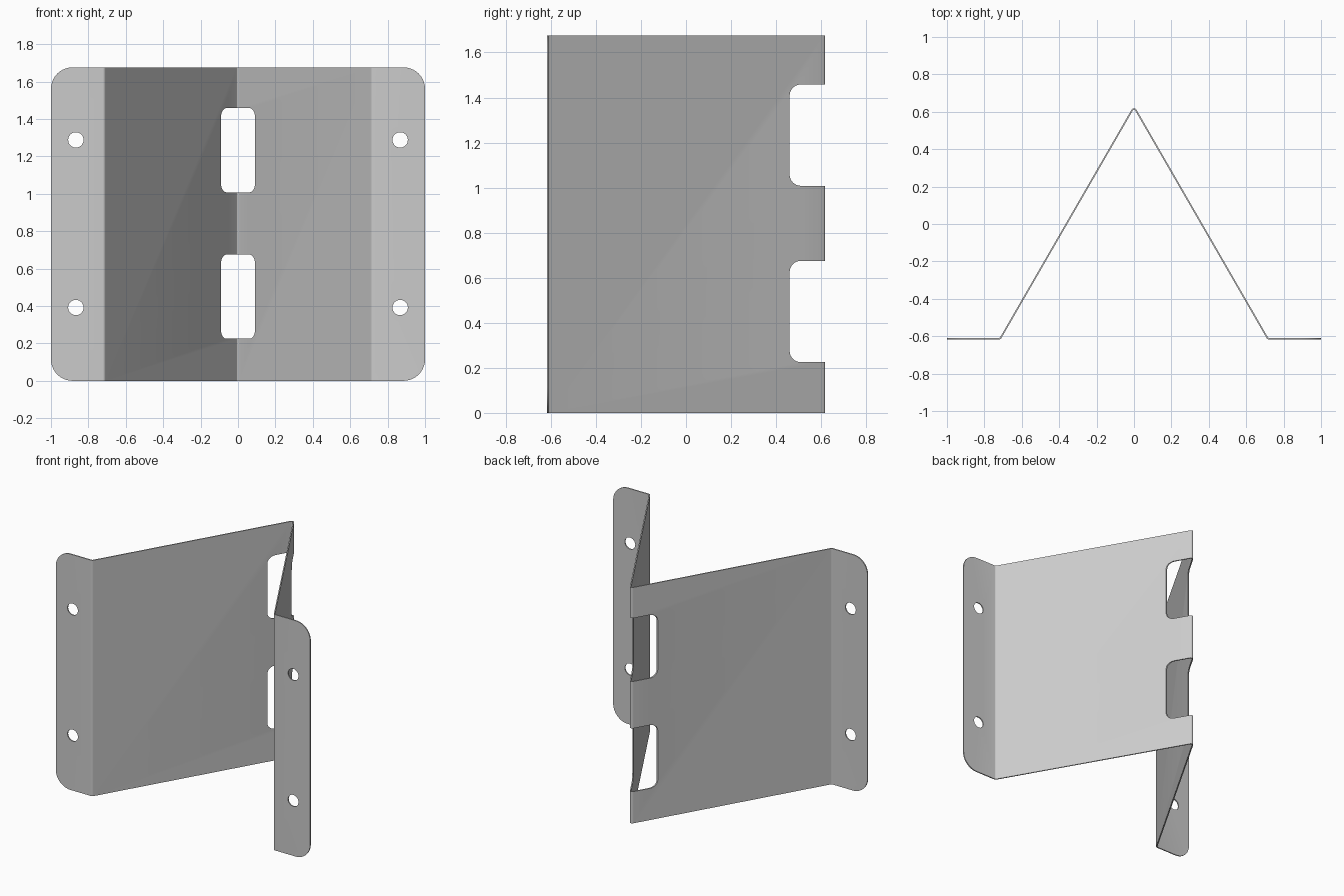
import bpy, bmesh
from math import cos, sin, radians, pi

if "Cube" in bpy.data.objects:
    bpy.data.objects.remove(bpy.data.objects["Cube"])

H, T, Y, R = 1.676, 0.008, 0.618, 0.012   # height, sheet thickness, half depth, bend radius


def prism(name, points, vec):
    """Extrude a closed polygon along vec."""
    bm = bmesh.new()
    face = bm.faces.new([bm.verts.new(p) for p in points])
    ext = bmesh.ops.extrude_face_region(bm, geom=[face], use_keep_orig=True)
    bmesh.ops.translate(bm, vec=vec,
                        verts=[v for v in ext["geom"] if isinstance(v, bmesh.types.BMVert)])
    bmesh.ops.recalc_face_normals(bm, faces=bm.faces)
    me = bpy.data.meshes.new(name)
    bm.to_mesh(me)
    bm.free()
    ob = bpy.data.objects.new(name, me)
    bpy.context.collection.objects.link(ob)
    return ob


# Sheet centre line for the right half: (x, y, normal angle)
line = []
yc = Y - T / 2 - R
for i in range(5):                                   # ridge bend
    a = radians(90 - 15 * i)
    line.append((R * cos(a), yc + R * sin(a), a))
x0, y0, _ = line[-1]
yf = -Y + T / 2
cx = x0 + (y0 - (yf + R / 2)) / 3 ** 0.5 + R * cos(pi / 6)
for i in range(5):                                   # flange bend
    a = radians(210 + 15 * i)
    line.append((cx + R * cos(a), yf + R + R * sin(a), a - pi))
line.append((1, yf, pi / 2))


def side(s):
    half = [(x + s * T / 2 * cos(a), y + s * T / 2 * sin(a), 0) for x, y, a in line]
    return [(-x, y, z) for x, y, z in half[:0:-1]] + half


bracket = prism("bent_bracket", side(1) + side(-1)[::-1], (0, 0, H))

# Round the flange corners
bm = bmesh.new()
bm.from_mesh(bracket.data)
corners = [e for e in bm.edges
           if all(abs(v.co.x) > 0.9999 for v in e.verts)
           and abs(e.verts[0].co.z - e.verts[1].co.z) < 1e-4]
bmesh.ops.bevel(bm, geom=corners, offset=0.115, offset_type='OFFSET',
                segments=10, profile=0.5, affect='EDGES')
bm.to_mesh(bracket.data)
bm.free()

# Cutters: two ridge slots and four screw holes
cutters = []
r = 0.05
for z0, z1 in ((0.225, 0.675), (1.008, 1.458)):
    pts = [(-0.3, 0.8, z0)]
    for zc, start in ((z0 + r, 270), (z1 - r, 180)):
        for i in range(9):
            a = radians(start - i * 90 / 8)
            pts.append((-0.3, 0.46 + r + r * cos(a), zc + r * sin(a)))
    pts.append((-0.3, 0.8, z1))
    cutters.append(prism("slot_cutter", pts, (0.6, 0, 0)))
for x in (-0.867, 0.867):
    for z in (0.392, 1.288):
        pts = [(x + 0.041 * cos(i * pi / 16), -0.7, z + 0.041 * sin(i * pi / 16))
               for i in range(32)]
        cutters.append(prism("hole_cutter", pts, (0, 0.2, 0)))

bpy.context.view_layer.objects.active = bracket
bracket.select_set(True)
for c in cutters:
    m = bracket.modifiers.new("cut", 'BOOLEAN')
    m.operation, m.solver, m.object = 'DIFFERENCE', 'EXACT', c
    bpy.ops.object.modifier_apply(modifier=m.name)
    bpy.data.objects.remove(c)

bpy.ops.object.shade_smooth_by_angle(angle=radians(25))
